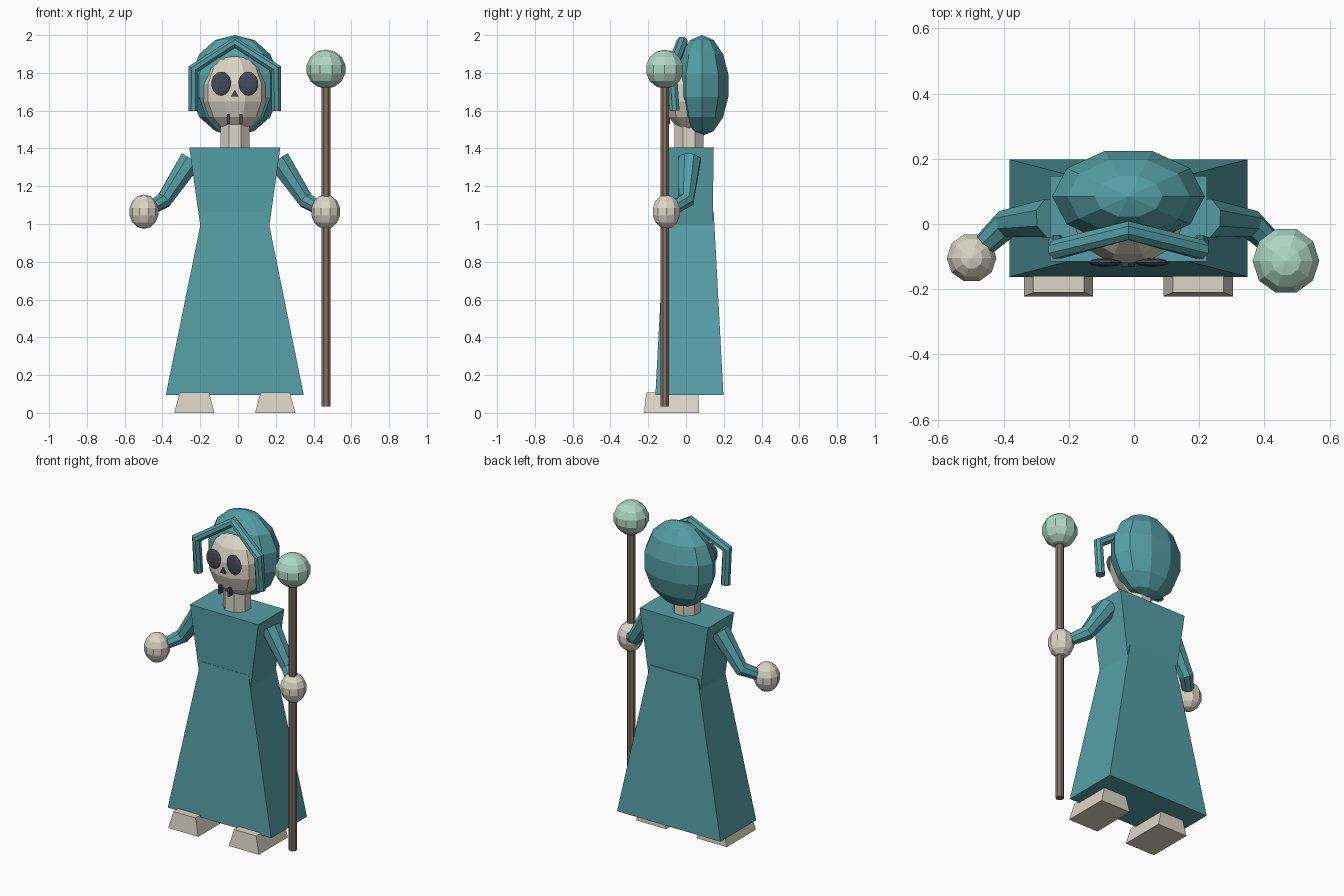
import bpy, bmesh, math
from mathutils import Vector, Matrix

if "Cube" in bpy.data.objects:
    bpy.data.objects.remove(bpy.data.objects["Cube"])

CX = -0.017  # plane of symmetry of the figure


def material(name, rgb):
    m = bpy.data.materials.new(name)
    m.diffuse_color = (*rgb, 1)
    m.use_nodes = True
    m.node_tree.nodes["Principled BSDF"].inputs["Base Color"].default_value = m.diffuse_color
    return m


CLOTH = material("cloth", (0.09, 0.35, 0.38))
BONE = material("bone", (0.72, 0.67, 0.57))
WOOD = material("wood", (0.24, 0.17, 0.13))
GLOW = material("orb_green", (0.43, 0.68, 0.57))
DARK = material("dark", (0.06, 0.07, 0.10))


def finish(bm, name, mat):
    bmesh.ops.recalc_face_normals(bm, faces=bm.faces[:])
    me = bpy.data.meshes.new(name)
    bm.to_mesh(me)
    bm.free()
    me.materials.append(mat)
    ob = bpy.data.objects.new(name, me)
    bpy.context.collection.objects.link(ob)
    return ob


def ball(name, center, radii, mat, segs=10, rings=7):
    bm = bmesh.new()
    m = (Matrix.Translation(center) @ Matrix.Diagonal((*radii, 1))
         @ Matrix.Rotation(math.pi / 2, 4, 'Z'))
    bmesh.ops.create_uvsphere(bm, u_segments=segs, v_segments=rings, radius=1, matrix=m)
    return finish(bm, name, mat)


def taper_box(name, x, y, z0, z1, low, high, mat, y_top=None):
    """Box with half sizes low=(hx, hy) at z0 and high at z1."""
    bm = bmesh.new()
    bmesh.ops.create_cube(bm, size=2)
    for v in bm.verts:
        top = v.co.z > 0
        hx, hy = high if top else low
        yc = y_top if top and y_top is not None else y
        v.co = (x + v.co.x * hx, yc + v.co.y * hy, z1 if top else z0)
    return finish(bm, name, mat)


def tube(name, points, radii, mat, sides=8):
    """Sweep a polygon along a path, one radius per point."""
    bm = bmesh.new()
    pts = [Vector(p) for p in points]
    dirs = [(b - a).normalized() for a, b in zip(pts, pts[1:])]
    tans = [dirs[0]] + [(a + b).normalized() for a, b in zip(dirs, dirs[1:])] + [dirs[-1]]
    side = tans[0].cross(Vector((0, 1, 0))).normalized()
    rings = []
    for i, (p, t, r) in enumerate(zip(pts, tans, radii)):
        if i:
            side = tans[i - 1].rotation_difference(t) @ side
        up = t.cross(side)
        ring = []
        for k in range(sides):
            a = 2 * math.pi * (k + 0.5) / sides
            ring.append(bm.verts.new(p + r * (math.cos(a) * side + math.sin(a) * up)))
        rings.append(ring)
    for a, b in zip(rings, rings[1:]):
        for k in range(sides):
            j = (k + 1) % sides
            bm.faces.new((a[k], a[j], b[j], b[k]))
    bm.faces.new(rings[0])
    bm.faces.new(rings[-1])
    return finish(bm, name, mat)


# Robe
taper_box("robe_skirt", CX, 0.018, 0.095, 1.06, (0.365, 0.18), (0.169, 0.129), CLOTH)
taper_box("robe_torso", CX, 0.016, 0.95, 1.405, (0.177, 0.124), (0.241, 0.131), CLOTH)

# Neck, skull and hood
tube("neck", [(CX, 0.016, 1.38), (CX, 0.016, 1.56)], [0.083, 0.083], BONE)
ball("skull", (CX, 0.016, 1.695), (0.179, 0.146, 0.207), BONE)
ball("hood", (CX, 0.085, 1.733), (0.24, 0.15, 0.267), CLOTH)

# Hood rim, a peaked frame with hanging ends
tube("hood_rim",
     [(CX - 0.22, -0.06, 1.60), (CX - 0.22, -0.078, 1.82), (CX, -0.02, 1.962),
      (CX + 0.22, -0.078, 1.82), (CX + 0.22, -0.06, 1.60)],
     [0.028, 0.031, 0.031, 0.031, 0.028], CLOTH)

# Nose hole: small triangular prism
bm = bmesh.new()
tri = [bm.verts.new((CX + x, -0.132, z)) for x, z in ((-0.02, 1.675), (0.02, 1.675), (0, 1.71))]
face = bm.faces.new(tri)
ext = bmesh.ops.extrude_face_region(bm, geom=[face])["geom"]
bmesh.ops.translate(bm, vec=(0, 0.03, 0),
                    verts=[v for v in ext if isinstance(v, bmesh.types.BMVert)])
finish(bm, "nose_hole", DARK)

# Mirrored parts
for s, side in ((-1, "left"), (1, "right")):
    ball(f"eye_socket_{side}", (CX + s * 0.072, -0.118, 1.743), (0.053, 0.014, 0.063), DARK)
    taper_box(f"tooth_gap_{side}", CX + s * 0.033, -0.103, 1.53, 1.583,
              (0.007, 0.018), (0.007, 0.018), DARK)
    tube(f"sleeve_{side}",
         [(CX + s * 0.232, 0.018, 1.34), (CX + s * 0.375, 0.0, 1.125),
          (CX + s * 0.46, -0.08, 1.075)], [0.064, 0.045, 0.034], CLOTH)
    ball(f"hand_{side}", (CX + s * 0.481, -0.104, 1.065), (0.078, 0.077, 0.091), BONE)
    taper_box(f"foot_{side}", CX + s * 0.214, -0.076, 0.0, 0.108,
              (0.106, 0.146), (0.078, 0.138), BONE, y_top=-0.072)

# Staff with orb
tube("staff", [(0.466, -0.113, 0.035), (0.466, -0.113, 1.78)], [0.025, 0.025], WOOD)
ball("staff_orb", (0.466, -0.113, 1.82), (0.105, 0.105, 0.103), GLOW)
